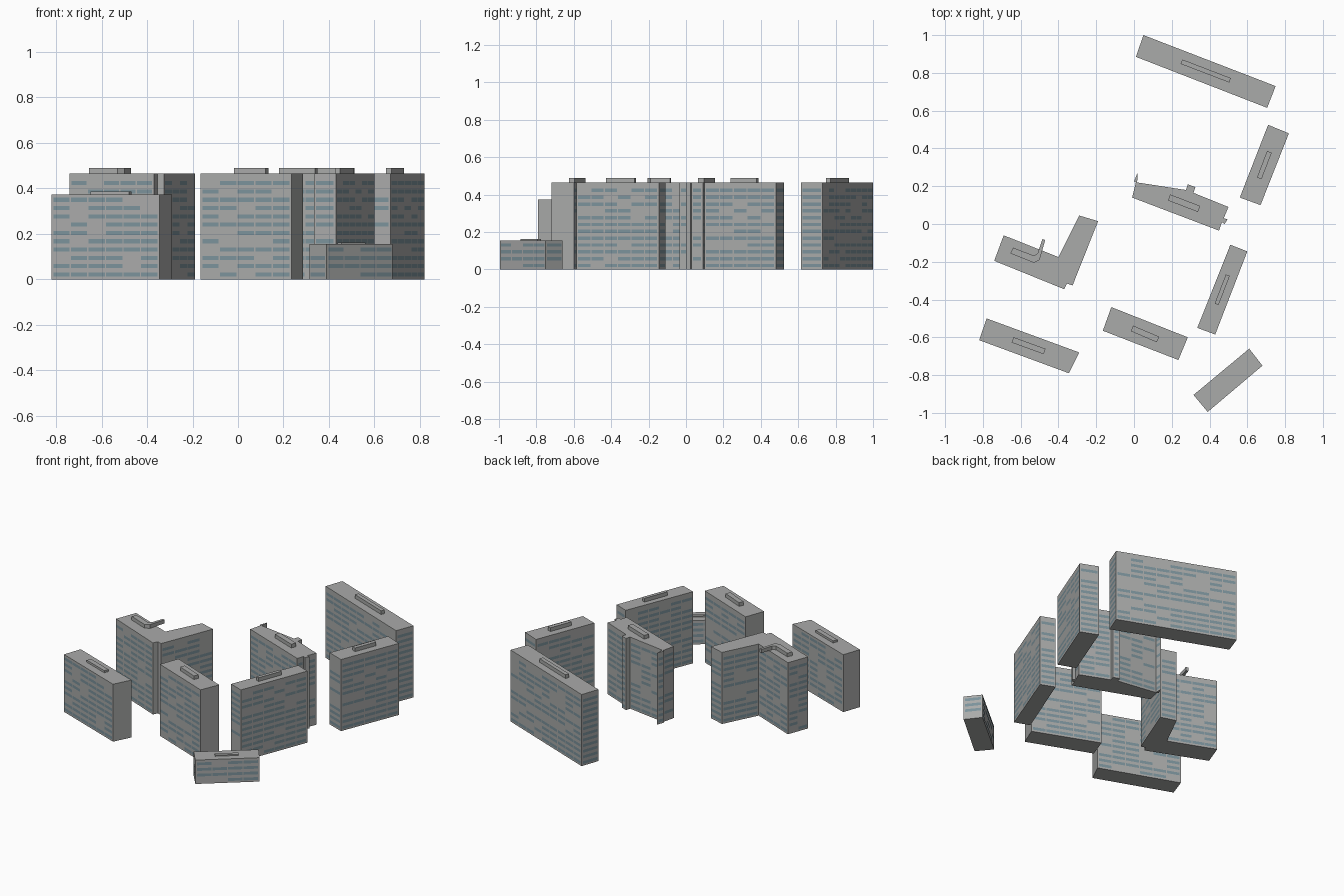
import bpy
import bmesh
import math
import random
from mathutils import Vector

random.seed(7)
default_cube = bpy.data.objects.get("Cube")
if default_cube:
    bpy.data.objects.remove(default_cube, do_unlink=True)


def make_material(name, color):
    mat = bpy.data.materials.new(name)
    mat.use_nodes = True
    mat.diffuse_color = color
    shader = mat.node_tree.nodes["Principled BSDF"]
    shader.inputs["Base Color"].default_value = color
    shader.inputs["Roughness"].default_value = 0.9
    return mat


CONCRETE = make_material("concrete grey", (0.40, 0.405, 0.40, 1))
GLASS = make_material("window blue grey", (0.20, 0.29, 0.33, 1))

TALL = 0.465
FLOOR = 0.0365
SILL = 0.012
WINDOW_HEIGHT = 0.018
BAY = 0.085
PROUD = 0.0015


def signed_area(points):
    return sum(a[0] * b[1] - b[0] * a[1]
               for a, b in zip(points, points[1:] + points[:1])) / 2


def bar(cx, cy, length, width, degrees):
    """Corners of a turned rectangle."""
    along = Vector((math.cos(math.radians(degrees)), math.sin(math.radians(degrees))))
    across = Vector((-along.y, along.x))
    centre = Vector((cx, cy))
    return [tuple(centre + along * length * i / 2 + across * width * j / 2)
            for i, j in ((-1, -1), (1, -1), (1, 1), (-1, 1))]


def add_prism(bm, points, low, high):
    bottom = bm.faces.new([bm.verts.new((x, y, low)) for x, y in points])
    made = bmesh.ops.extrude_face_region(bm, geom=[bottom], use_keep_orig=True)
    top = [v for v in made["geom"] if isinstance(v, bmesh.types.BMVert)]
    bmesh.ops.translate(bm, verts=top, vec=(0, 0, high - low))
    bmesh.ops.recalc_face_normals(bm, faces=bm.faces[:])


def add_windows(bm, start, end, height):
    """Rows of thin window strips, with a few bays left blank."""
    start, end = Vector((*start, 0)), Vector((*end, 0))
    run = end - start
    length = run.length
    along = run.normalized()
    outward = Vector((along.y, -along.x, 0))
    bays = max(1, round(length / BAY))
    step = (length - SILL) / bays
    for row in range(int(height / FLOOR)):
        z = SILL + row * FLOOR
        for bay in range(bays):
            if random.random() > 0.78:
                continue
            left = start + along * (SILL / 2 + bay * step + 0.003) + outward * PROUD
            right = left + along * (step - 0.006)
            low, high = Vector((0, 0, z)), Vector((0, 0, z + WINDOW_HEIGHT))
            face = bm.faces.new([bm.verts.new(p) for p in
                                 (left + low, right + low, right + high, left + high)])
            face.material_index = 1


def finish(name, bm):
    mesh = bpy.data.meshes.new(name)
    bm.to_mesh(mesh)
    bm.free()
    mesh.materials.append(CONCRETE)
    mesh.materials.append(GLASS)
    obj = bpy.data.objects.new(name, mesh)
    bpy.context.scene.collection.objects.link(obj)


def building(name, points, roof, height=TALL, roof_rise=0.024, shortest=0.04):
    """A block with windows on walls longer than shortest, and a plant room on the roof."""
    if signed_area(points) < 0:
        points = points[::-1]
    bm = bmesh.new()
    add_prism(bm, points, 0, height)
    for start, end in zip(points, points[1:] + points[:1]):
        if math.dist(start, end) > shortest:
            add_windows(bm, start, end, height)
    finish(name, bm)
    bm = bmesh.new()
    add_prism(bm, roof, height, height + roof_rise)
    finish(name + "_plant_room", bm)


# Straight slabs
building("back_slab",
         [(0.05, 1.0), (0.01, 0.885), (0.705, 0.615), (0.75, 0.73)],
         bar(0.38, 0.81, 0.275, 0.025, -21))
building("back_left_slab",
         [(0.71, 0.525), (0.56, 0.14), (0.67, 0.10), (0.82, 0.48)],
         bar(0.69, 0.312, 0.15, 0.026, 69))
building("left_slab",
         [(0.51, -0.11), (0.335, -0.55), (0.43, -0.585), (0.60, -0.145)],
         bar(0.467, -0.348, 0.165, 0.022, 69))
building("front_slab",
         [(-0.12, -0.44), (-0.165, -0.565), (0.235, -0.72), (0.285, -0.60)],
         bar(0.058, -0.582, 0.15, 0.032, -23), shortest=0.16)
building("front_right_slab",
         [(-0.78, -0.50), (-0.82, -0.615), (-0.345, -0.79), (-0.29, -0.68)],
         bar(-0.558, -0.644, 0.18, 0.03, -20),
         height=0.373, roof_rise=0.014, shortest=0.16)

# Low block at the front corner
building("low_block",
         [(0.61, -0.66), (0.315, -0.905), (0.39, -0.995), (0.68, -0.75)],
         bar(0.50, -0.83, 0.14, 0.025, 40), height=0.155, roof_rise=0.007)

# Central block with a thin fin and stair bays
building("central_block",
         [(0.018, 0.27), (0.0, 0.225), (0.01, 0.22), (-0.01, 0.14), (0.45, -0.035),
          (0.465, 0.01), (0.48, 0.0), (0.495, 0.025), (0.475, 0.03), (0.5, 0.09),
          (0.315, 0.165), (0.325, 0.195), (0.285, 0.21), (0.275, 0.18), (0.017, 0.22)],
         bar(0.265, 0.11, 0.17, 0.034, -21))

# Angled block with an overhanging angled plant room
building("angled_block",
         [(-0.69, -0.06), (-0.74, -0.195), (-0.37, -0.345), (-0.355, -0.315),
          (-0.325, -0.325), (-0.19, 0.015), (-0.29, 0.045), (-0.40, -0.175)],
         [(-0.64, -0.125), (-0.655, -0.155), (-0.53, -0.205), (-0.50, -0.19),
          (-0.47, -0.085), (-0.485, -0.08), (-0.51, -0.155), (-0.53, -0.168)])
